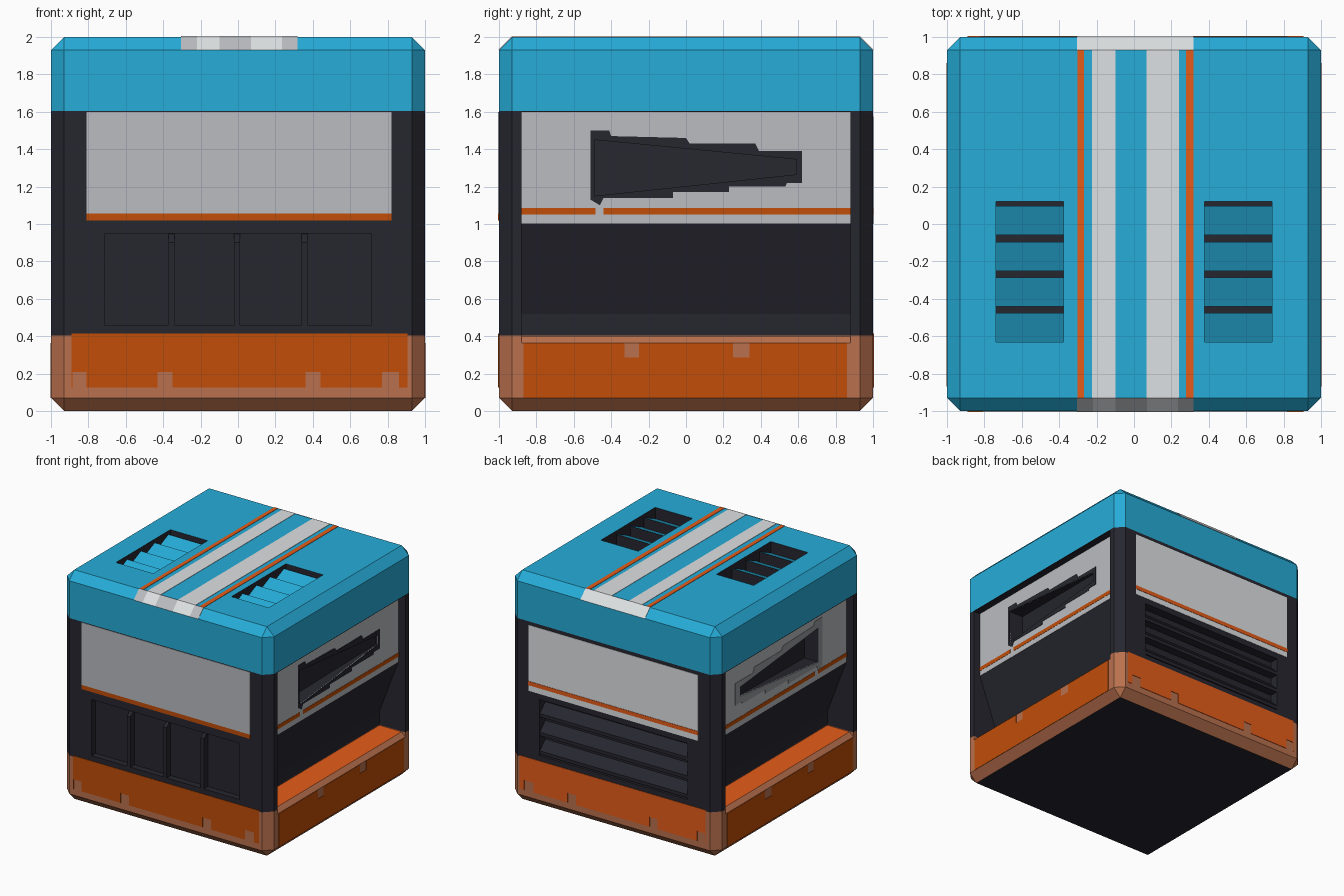
import bpy, bmesh
from mathutils import Vector

if "Cube" in bpy.data.objects:
    bpy.data.objects.remove(bpy.data.objects["Cube"])


def mat(name, r, g, b):
    m = bpy.data.materials.new(name)
    lin = [((c / 255 + 0.055) / 1.055) ** 2.4 for c in (r, g, b)]
    m.diffuse_color = (*lin, 1)
    m.use_nodes = True
    m.node_tree.nodes["Principled BSDF"].inputs["Base Color"].default_value = m.diffuse_color
    return m


BLUE = mat("blue", 38, 172, 216)
DARK = mat("charcoal", 38, 38, 47)
GREY = mat("panel grey", 186, 188, 192)
LIGHT = mat("light grey", 222, 225, 227)
MID = mat("mid grey", 152, 154, 157)
ORANGE = mat("orange", 193, 77, 8)
BRIGHT = mat("bright orange", 230, 92, 25)
BROWN = mat("worn brown", 186, 113, 78)


def finish(name, bm, *mats):
    me = bpy.data.meshes.new(name)
    bm.to_mesh(me)
    bm.free()
    for m in mats:
        me.materials.append(m)
    ob = bpy.data.objects.new(name, me)
    bpy.context.collection.objects.link(ob)
    return ob


def prism(name, pts, axis, lo, hi, *mats, rule=None):
    """Extrude a 2D outline along an axis; pts hold the other two coordinates."""
    bm = bmesh.new()

    def co(p, d):
        q = list(p)
        q.insert("xyz".index(axis), d)
        return q
    f = bm.faces.new([bm.verts.new(co(p, lo)) for p in pts])
    ext = bmesh.ops.extrude_face_region(bm, geom=[f])
    move = Vector(co((0, 0), hi - lo))
    bmesh.ops.translate(bm, vec=move, verts=[v for v in ext["geom"] if isinstance(v, bmesh.types.BMVert)])
    bmesh.ops.recalc_face_normals(bm, faces=bm.faces)
    if rule:
        bm.normal_update()
        for f in bm.faces:
            f.material_index = rule(f)
    return finish(name, bm, *mats)


def rect(a0, a1, b0, b1):
    return [(a0, b0), (a1, b0), (a1, b1), (a0, b1)]


def notched(x0, x1, far, edge, tip, notches):
    """Rectangle with square bites taken out of one edge."""
    pts = [(x1, far), (x0, far), (x0, edge)]
    for a, b in notches:
        pts += [(a, edge), (a, tip), (b, tip), (b, edge)]
    return pts + [(x1, edge)]


def cut(ob, cutters):
    for c in cutters:
        m = ob.modifiers.new("cut", 'BOOLEAN')
        m.operation, m.solver, m.object = 'DIFFERENCE', 'EXACT', c
    bpy.context.view_layer.update()
    ev = ob.evaluated_get(bpy.context.evaluated_depsgraph_get())
    me = bpy.data.meshes.new_from_object(ev)
    ob.modifiers.clear()
    ob.data = me


# chamfered crate body
bm = bmesh.new()
bmesh.ops.create_cube(bm, size=2)
bmesh.ops.translate(bm, vec=(0, 0, 1), verts=bm.verts)
bmesh.ops.bevel(bm, geom=bm.edges[:], offset=0.07, segments=1, affect='EDGES')
body = finish("crate_body", bm)

# cutters: side recesses, tapered ducts, roof vents, front and back pockets
SIDE = 0.932  # recessed side wall
ducts, cutters = {}, []
for s in (-1, 1):
    prof = [(1.05, 1.60), (SIDE, 1.60), (SIDE, 1.0), (0.75, 0.52), (0.75, 0.40), (0.965, 0.40), (1.05, 0.315)]
    cutters.append(prism("side_cutter", [(s * x, z) for x, z in prof], 'y', -0.88, 0.88))
    d = prism("duct_cutter", [(-0.49, 1.15), (0.59, 1.265), (0.59, 1.345), (-0.49, 1.45)],
              'x', s * 0.80, s * 1.05)
    for v in d.data.vertices:
        if v.co.y > 0 and abs(v.co.x) < 0.9:
            v.co.x = s * (SIDE - 0.012)
    ducts[s] = d
    cutters.append(d)
    cutters.append(prism("vent_cutter", rect(s * 0.378, s * 0.738, -0.63, 0.12), 'z', 1.88, 2.1))
cutters.append(prism("front_cutter", rect(-0.715, 0.715, 0.46, 0.95), 'y', -1.1, -0.945))
cutters.append(prism("back_cutter", rect(-0.715, 0.715, 0.46, 0.95), 'y', 0.92, 1.1))
cut(body, cutters)

# colour the body in height bands
bm = bmesh.new()
bm.from_mesh(body.data)
for z in (0.405, 1.605):
    bmesh.ops.bisect_plane(bm, geom=bm.verts[:] + bm.edges[:] + bm.faces[:],
                           plane_co=(0, 0, z), plane_no=(0, 0, 1))
body.data.materials.clear()
for m in (DARK, BLUE, BROWN, BRIGHT):
    body.data.materials.append(m)
bm.normal_update()
for f in bm.faces:
    c, n = f.calc_center_median(), f.normal
    idx = 0
    if c.z < 0.405:
        idx = 0 if n.z < -0.9 else 3 if n.z > 0.9 else 2
    elif c.z > 1.605:
        pocket = abs(c.x) < 0.75 and abs(c.y) < 0.7 and c.z < 1.995
        idx = 0 if pocket else 1
    f.material_index = idx
    f.smooth = False
bm.to_mesh(body.data)
bm.free()

# sloped roof vent slats, blue on top and dark behind
for s in (-1, 1):
    for i in range(4):
        y = -0.63 + i * 0.19
        prism("roof_vent_slat", [(y, 1.90), (y + 0.155, 1.968), (y + 0.155, 1.875), (y, 1.875)], 'x',
              s * 0.378, s * 0.738, DARK, BLUE, rule=lambda f: int(f.normal.z > 0.3))

# front vertical ribs and back louvres
for x in (-0.355, -0.005, 0.355):
    prism("front_rib", [(-1, 0.46), (-1, 0.90), (-0.94, 0.95), (-0.94, 0.46)], 'x',
          x - 0.016, x + 0.016, DARK)
for i in range(3):
    z = 0.46 + i * 0.163
    prism("back_louvre", [(0.915, z + 0.01), (0.995, z + 0.01), (0.995, z + 0.04), (0.915, z + 0.12)],
          'x', -0.715, 0.715, DARK)

# front and back panels, stripes and orange skirts
prism("front_panel", rect(-0.81, 0.82, 1.055, 1.60), 'y', -1.004, -0.998, GREY)
prism("front_stripe", rect(-0.81, 0.82, 1.018, 1.055), 'y', -1.004, -0.998, ORANGE)
prism("back_panel", rect(-0.82, 0.82, 1.0, 1.575), 'y', 0.998, 1.003, LIGHT)
prism("back_stripe", rect(-0.82, 0.82, 1.05, 1.085), 'y', 0.998, 1.006, BRIGHT)
bites = [(-0.885, -0.81), (-0.43, -0.35), (0.36, 0.44), (0.77, 0.86)]
for name, y0, y1, m in (("front_skirt", -1.004, -0.998, ORANGE), ("back_skirt", 0.998, 1.004, BRIGHT)):
    prism(name, notched(-0.89, 0.905, 0.415, 0.125, 0.21, bites), 'y', y0, y1, m)

# side panels, stripes, skirts and paint around the ducts
halo_pts = [(-0.51, 1.13), (-0.46, 1.10), (-0.44, 1.14), (-0.07, 1.14), (-0.07, 1.17), (0.23, 1.17),
            (0.23, 1.20), (0.53, 1.20), (0.54, 1.22), (0.62, 1.22), (0.62, 1.39), (0.39, 1.39),
            (0.37, 1.43), (0.02, 1.43), (0.0, 1.46), (-0.40, 1.47), (-0.41, 1.50), (-0.51, 1.50)]
wide_pts = [(y * 1.06, 1.3 + (z - 1.3) * 1.12) for y, z in halo_pts]
for s, side, pts, halo_mat in ((-1, "left", wide_pts, MID), (1, "right", halo_pts, DARK)):
    def plate(name, outline, base, height, m):
        return prism(side + name, outline, 'x', s * (base - 0.002), s * (base + height), m)
    cut(plate("_panel", rect(-0.88, 0.88, 1.003, 1.60), SIDE, 0.003, GREY), [ducts[s]])
    cut(plate("_duct_border", pts, SIDE, 0.006, halo_mat), [ducts[s]])
    for a, b in ((-0.88, -0.485), (-0.44, 0.88)):
        plate("_stripe", rect(a, b, 1.05, 1.085), SIDE, 0.005, ORANGE)
    plate("_skirt", notched(-0.87, 0.86, 0.07, 0.363, 0.285, [(-0.33, -0.25), (0.25, 0.34)]),
          1.0, 0.003, ORANGE)

# roof stripes
for a, b, m in ((-0.303, -0.268, BRIGHT), (-0.225, -0.098, LIGHT),
                (0.068, 0.24, LIGHT), (0.278, 0.318, BRIGHT)):
    prism("roof_stripe", rect(a, b, -0.93, 0.93), 'z', 1.998, 2.003, m)

# stripe ends on the front and back roof chamfers
for a, b, m in ((-0.305, -0.22, GREY), (-0.22, -0.10, LIGHT), (-0.10, 0.07, GREY),
                (0.07, 0.235, LIGHT), (0.235, 0.318, GREY)):
    prism("front_stripe_end", [(-1, 1.93), (-0.93, 2), (-0.93, 2.004), (-1.004, 1.93)], 'x', a, b, m)
prism("back_stripe_end", [(1, 1.93), (0.93, 2), (0.93, 2.004), (1.004, 1.93)], 'x', -0.305, 0.318, LIGHT)

# remove the cutters
for c in cutters:
    bpy.data.objects.remove(c, do_unlink=True)
